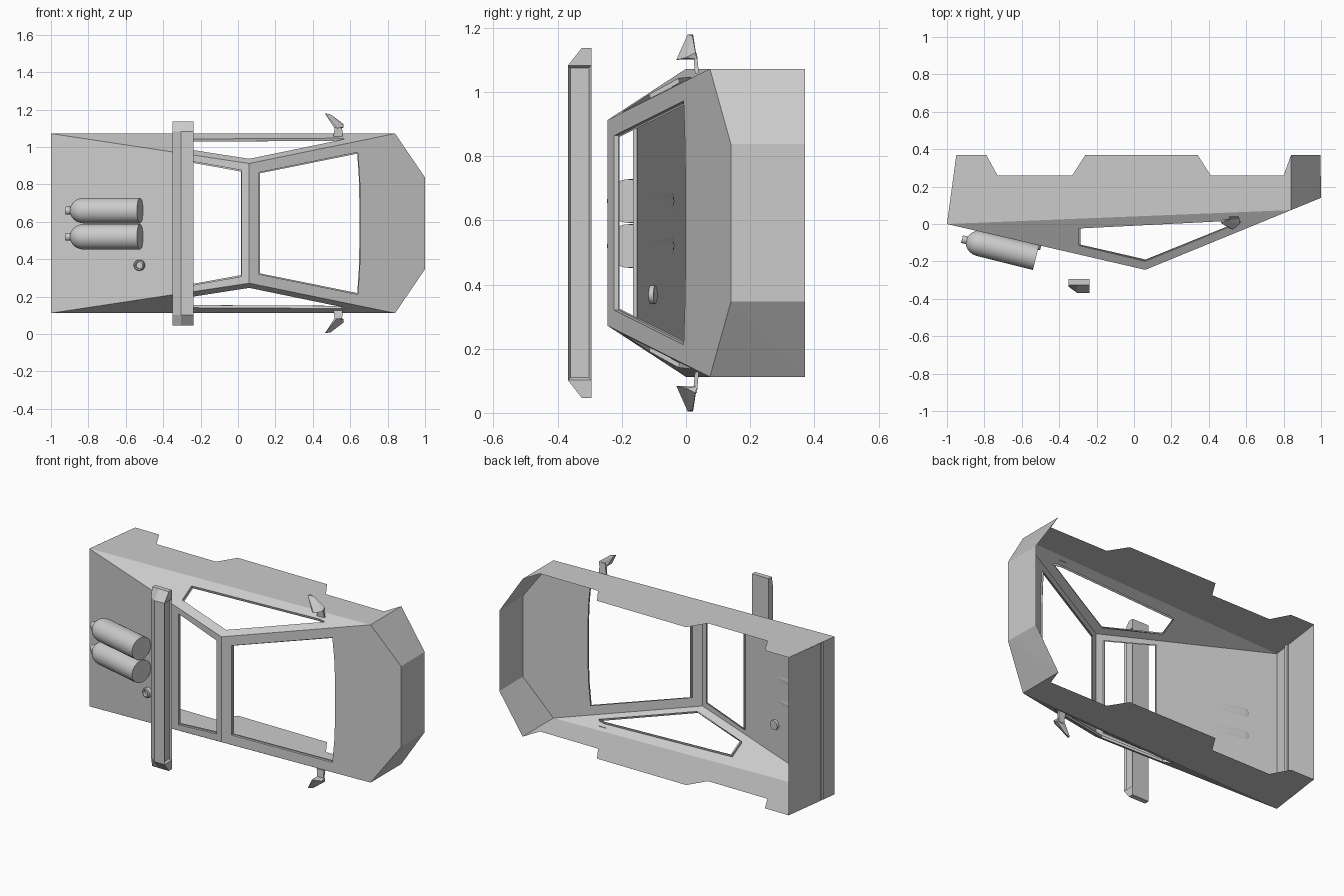
import bpy, bmesh, math
from mathutils import Vector, Matrix

if "Cube" in bpy.data.objects:
    bpy.data.objects.remove(bpy.data.objects["Cube"])

C = 0.592                      # centre plane of the body (z)
def P(x, y, u): return Vector((x, y, C + u))
def hood(x): return -0.245 + (x - 0.06) * 0.385 / 0.94
def rear(x): return -0.245 * (x + 1) / 1.06
def belt(x): return 0.0745 * (x + 1) / 1.84
def side(x, y): return 0.48 - 0.16 * (belt(x) - y) / (belt(0.06) + 0.245)

def finish(bm, name, weld=0.0005):
    bmesh.ops.remove_doubles(bm, verts=bm.verts, dist=weld)
    bmesh.ops.recalc_face_normals(bm, faces=bm.faces)
    me = bpy.data.meshes.new(name)
    bm.to_mesh(me)
    bm.free()
    ob = bpy.data.objects.new(name, me)
    bpy.context.collection.objects.link(ob)
    return ob

def panel(bm, outer, hole=None, depth=None):
    """Flat panel, optionally with a window opening and a rim around it."""
    edges = []
    for pts in [outer] + ([hole] if hole else []):
        vs = [bm.verts.new(p) for p in pts]
        edges += [bm.edges.new((vs[i - 1], vs[i])) for i in range(len(vs))]
    n = (outer[1] - outer[0]).cross(outer[2] - outer[0]).normalized()
    bmesh.ops.triangle_fill(bm, use_beauty=True, edges=edges, normal=n)
    if hole:
        mid = sum(hole, Vector()) / len(hole)
        back = [p + depth for p in hole]
        lip = [p + (mid - p).normalized() * 0.008 for p in back]
        for a, b in ((hole, back), (back, lip)):
            for i in range(len(hole)):
                bm.faces.new([bm.verts.new(p) for p in (a[i - 1], a[i], b[i], b[i - 1])])

# Body shell
bm = bmesh.new()
mir = lambda pts: pts + [(x, -u) for x, u in reversed(pts)]
# sloping rear deck with back window
panel(bm, [P(x, rear(x), u) for x, u in mir([(-1, .48), (.06, .32)])],
      [P(x, rear(x), u) for x, u in mir([(-.285, .338), (.02, .284)])], Vector((0, .014, 0)))
# bonnet and windscreen frame
panel(bm, [P(x, hood(x), u) for x, u in mir([(1, .245), (.84, .48), (.06, .32)])],
      [P(x, hood(x), u) for x, u in mir([(.112, .272), (.64, .38), (.65, .25), (.655, .1)])],
      Vector((0, .014, 0)))
arches = [(-.95, .37), (-.79, .37), (-.73, .26), (-.33, .26), (-.26, .37),
          (.34, .37), (.41, .26), (.80, .26), (.84, .37)]
win = [(-.295, -.024), (-.295, -.115), (.06, -.2), (.575, .012), (.54, .018)]
for s in (1, -1):
    # upper side with window, lower side with wheel arches, front corner
    panel(bm, [P(-1, 0, s * .48), P(.06, -.245, s * .32), P(.84, hood(.84), s * .48)],
          [P(x, y, s * side(x, y)) for x, y in win], Vector((0, .004, -s * .014)))
    panel(bm, [P(-1, 0, s * .48)] + [P(x, y, s * .48) for x, y in arches]
          + [P(.84, hood(.84), s * .48)])
    panel(bm, [P(.84, hood(.84), s * .48), P(1, hood(1), s * .245),
               P(.997, .37, s * .245), P(.84, .37, s * .48)])
# nose and tail with its light groove
panel(bm, [P(1, .14, .245), P(1, .14, -.245), P(.997, .37, -.245), P(.997, .37, .245)])
tail = [(-1, 0), (-.988, .09), (-.978, .09), (-.975, .115), (-.985, .115), (-.95, .37)]
for (x0, y0), (x1, y1) in zip(tail, tail[1:]):
    panel(bm, [P(x0, y0, .48), P(x0, y0, -.48), P(x1, y1, -.48), P(x1, y1, .48)])
finish(bm, "body_shell")

# Roof light bar: chamfered profile swept across, tapered ends, inset lens
bm = bmesh.new()
prof = [(-.35, -.295), (-.238, -.295), (-.238, -.368), (-.305, -.368), (-.35, -.335)]
rings = []
for u, lim in ((-.545, -.325), (-.49, -.4), (.49, -.4), (.545, -.325)):
    rings.append([bm.verts.new(P(x, max(y, lim), u)) for x, y in prof])
for a, b in zip(rings, rings[1:]):
    for i in range(5):
        bm.faces.new((a[i - 1], a[i], b[i], b[i - 1]))
bm.faces.new(rings[0])
bm.faces.new(rings[-1])
bmesh.ops.recalc_face_normals(bm, faces=bm.faces)
lens = [f for f in bm.faces if f.normal.x > .9 and f.calc_area() > .03]
bmesh.ops.inset_region(bm, faces=lens, thickness=.011)
bmesh.ops.translate(bm, verts=list({v for f in lens for v in f.verts}), vec=(-.012, 0, 0))
finish(bm, "light_bar", 0.00001)

# Turned parts: (distance, radius) profile spun about an axis
def lathe(name, origin, axis, profile, n=32):
    bm = bmesh.new()
    m = Matrix.Translation(origin) @ axis.to_track_quat('Z', 'Y').to_matrix().to_4x4()
    rings = [[bm.verts.new(m @ Vector((r * math.cos(2 * math.pi * k / n),
                                       r * math.sin(2 * math.pi * k / n), t)))
              for k in range(n)] for t, r in profile]
    for a, b in zip(rings, rings[1:]):
        for k in range(n):
            bm.faces.new((a[k - 1], a[k], b[k], b[k - 1]))
    bm.faces.new(rings[0])
    bm.faces.new(rings[-1])
    ob = finish(bm, name, 0.00001)
    bpy.context.view_layer.objects.active = ob
    ob.select_set(True)
    bpy.ops.object.shade_smooth_by_angle(angle=math.radians(35))
    ob.select_set(False)

# Gas tanks on the rear deck
dome = [(.31 + .075 * math.sin(a), .068 * math.cos(a))
        for a in [math.radians(d) for d in (0, 15, 30, 45, 60, 72)]]
tank = [(0, .068)] + dome + [(.408, .021), (.408, .012)]
for i, z in enumerate((.66, .52)):
    lathe(f"gas_tank_{i + 1}", Vector((-.524, -.18, z)), Vector((-.97, .243, 0)), tank)

# Filler cap with a sunken centre
lathe("filler_cap", Vector((-.525, -.11, .368)), Vector((-.225, -.974, 0)),
      [(-.015, .02), (-.015, .029), (.02, .029), (.025, .025), (.025, .019), (.012, .017)], 24)

# Wing mirrors: faceted housing and a stem
def hull(name, pts):
    bm = bmesh.new()
    for p in pts:
        bm.verts.new(p)
    bmesh.ops.convex_hull(bm, input=bm.verts)
    finish(bm, name, 0.00001)

house = [(.465, .005, .587), (.468, .022, .587), (.495, .02, .583), (.565, .03, .53),
         (.565, .0, .515), (.53, -.03, .508), (.515, -.025, .51), (.515, .03, .51),
         (.56, .034, .51)]
for s, tag in ((1, "left"), (-1, "right")):
    hull(f"mirror_{tag}", [P(x, y, s * u) for x, y, u in house])
    hull(f"mirror_stem_{tag}", [P(x, y + d, s * u) for d in (0, .012) for x, y, u in
         ((.51, .028, .465), (.56, .028, .465), (.555, .022, .53), (.52, .022, .53))])
